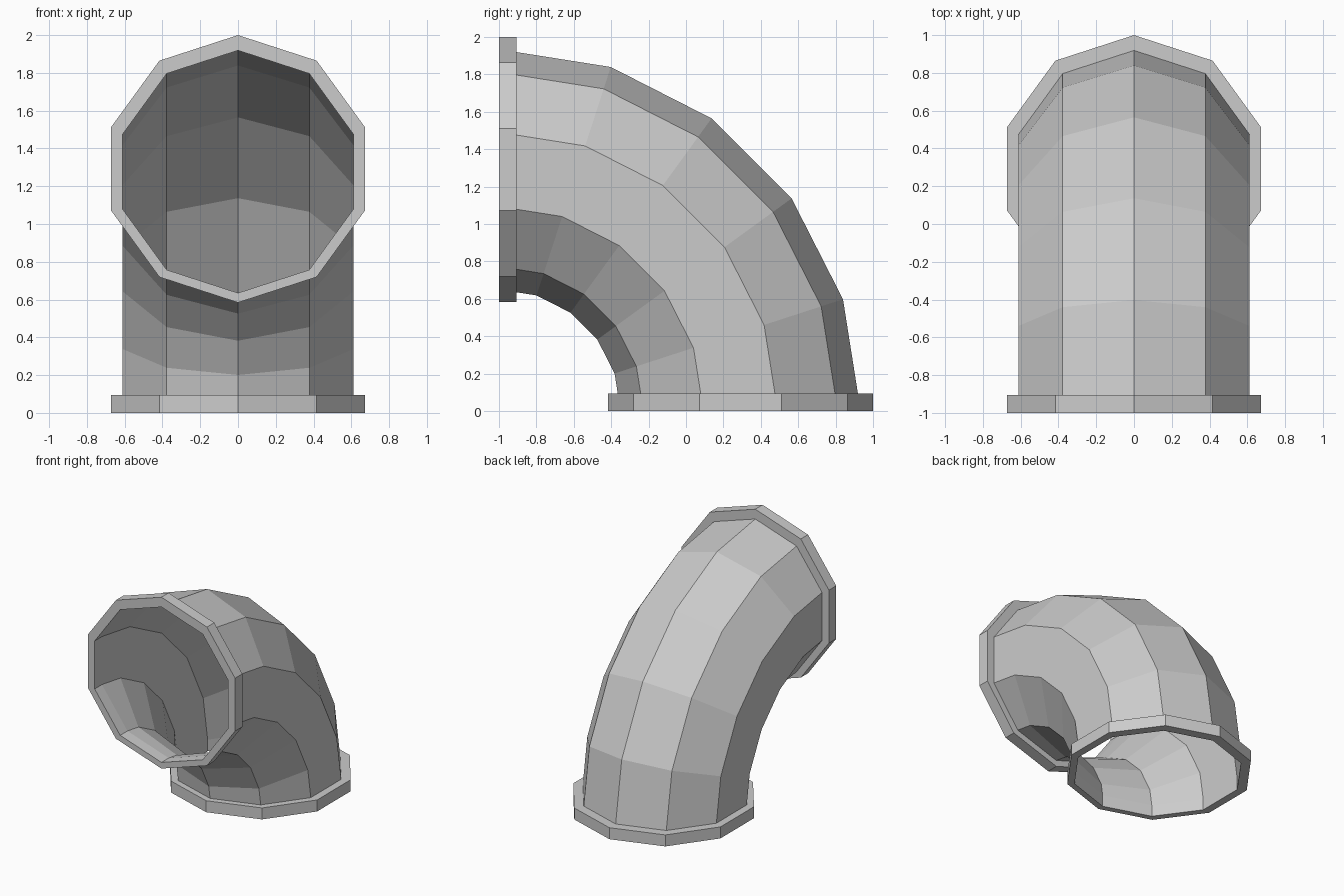
import bpy
import bmesh
from math import sin, cos, tan, pi, radians

cube = bpy.data.objects.get("Cube")
if cube:
    bpy.data.objects.remove(cube, do_unlink=True)

SIDES = 10
BEND_RADIUS = 1.292     # from the bend centre to the pipe axis
PIPE_RADIUS = 0.642
FLANGE_RADIUS = 0.708
FLANGE_DEPTH = 0.095
STEP = radians(18)
# The straight first and last segments lean in slightly where they meet a flange
END_RADIUS = BEND_RADIUS - FLANGE_DEPTH * tan(STEP / 2)

grey = bpy.data.materials.new("pipe grey")
grey.use_nodes = True
colour = (0.6, 0.6, 0.6, 1)
grey.diffuse_color = colour
grey.node_tree.nodes["Principled BSDF"].inputs["Base Color"].default_value = colour


def ring(bm, turn, axis, radius, along=0):
    """Ten-sided loop at an angle of the bend, shifted along the pipe."""
    verts = []
    for i in range(SIDES):
        a = 2 * pi * i / SIDES
        out = axis + radius * cos(a)
        verts.append(bm.verts.new((radius * sin(a),
                                   -1 + out * sin(turn) + along * cos(turn),
                                   out * cos(turn) - along * sin(turn))))
    return verts


def build(name, loops, closed=False):
    """Skin a row of loops with quads; closed joins the last to the first."""
    bm = bmesh.new()
    rings = [ring(bm, *loop) for loop in loops]
    if closed:
        rings.append(rings[0])
    for a, b in zip(rings, rings[1:]):
        for i in range(SIDES):
            j = (i + 1) % SIDES
            bm.faces.new((a[i], a[j], b[j], b[i]))
    mesh = bpy.data.meshes.new(name)
    bm.to_mesh(mesh)
    bm.free()
    mesh.materials.append(grey)
    obj = bpy.data.objects.new(name, mesh)
    bpy.context.collection.objects.link(obj)
    return obj


# Curved open pipe shell
bends = [(k * STEP, BEND_RADIUS, PIPE_RADIUS) for k in range(1, 5)]
build("elbow_pipe",
      [(0, END_RADIUS, PIPE_RADIUS, FLANGE_DEPTH)] + bends
      + [(pi / 2, END_RADIUS, PIPE_RADIUS, -FLANGE_DEPTH)])

# Flat collar around each open end
for name, turn, near, far in (("front_flange", 0, 0, FLANGE_DEPTH),
                              ("bottom_flange", pi / 2, -FLANGE_DEPTH, 0)):
    build(name, [(turn, BEND_RADIUS, FLANGE_RADIUS, near),
                 (turn, BEND_RADIUS, FLANGE_RADIUS, far),
                 (turn, END_RADIUS, PIPE_RADIUS, far),
                 (turn, END_RADIUS, PIPE_RADIUS, near)], closed=True)
